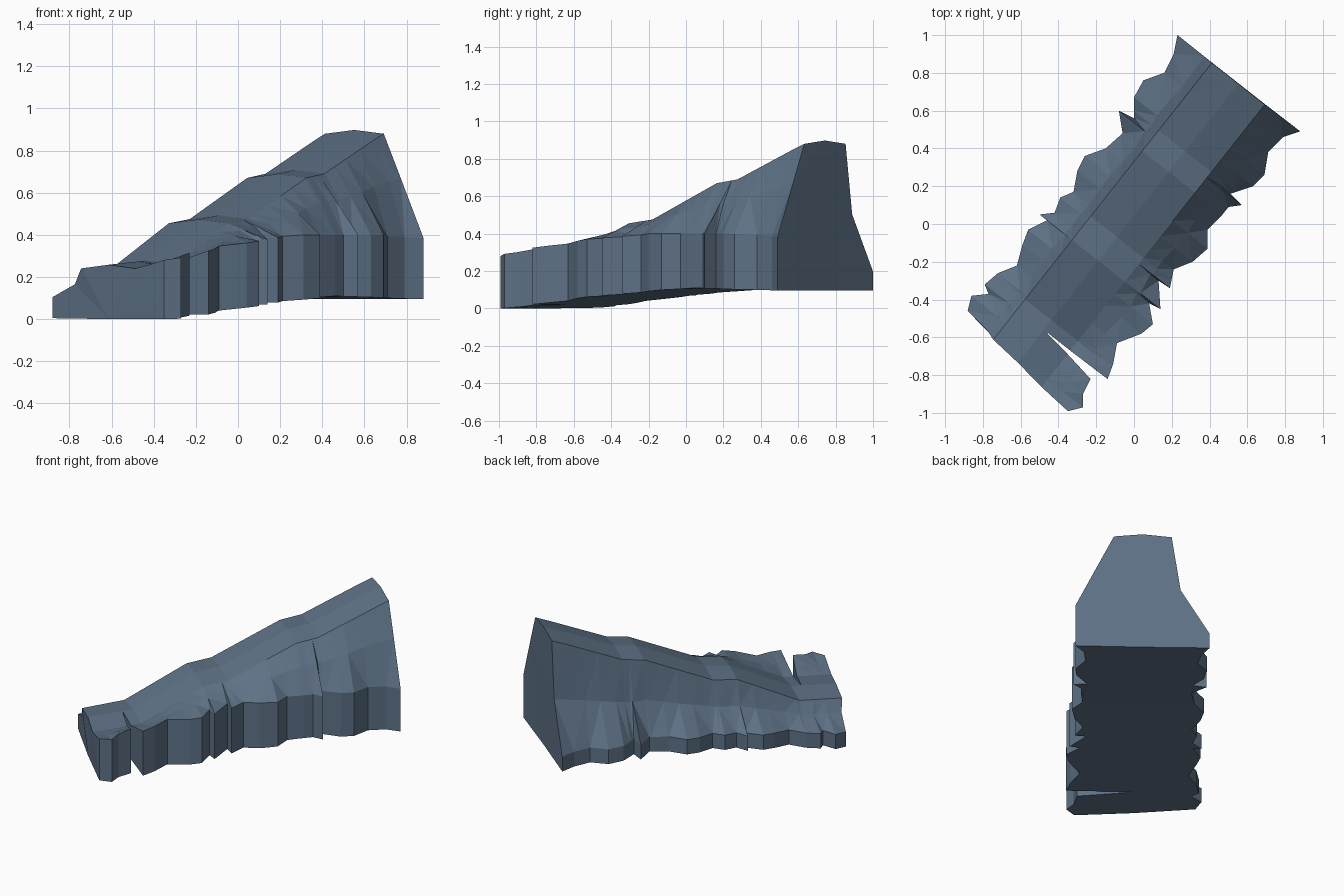
import bpy
import bmesh
from mathutils import Vector

cube = bpy.data.objects.get("Cube")
if cube:
    bpy.data.objects.remove(cube, do_unlink=True)

# The ramp runs diagonally: u is along it (uphill), v is across it.
ALONG = Vector((0.62, 0.785, 0))
ACROSS = Vector((0.785, -0.62, 0))

# Height profiles along u
RIDGE = [(-0.95, 0.24), (-0.67, 0.26), (-0.27, 0.455), (-0.11, 0.475),
         (0.33, 0.67), (0.47, 0.69), (0.92, 0.88)]
BASE = [(-0.95, 0), (-0.6, 0.035), (-0.38, 0.06), (0, 0.09), (0.3, 0.11), (0.93, 0.095)]
RIGHT_WALL = [(-1, 0.28), (-0.73, 0.325), (-0.36, 0.37), (0.03, 0.4), (0.6, 0.4), (0.93, 0.385)]

# Jagged outlines in hundredths, front to back
BODY_LEFT = [(-79, -32), (-72, -26), (-62, -22), (-59, -11), (-56, -3), (-46, 2), (-50, 5),
             (-42, 6), (-39, 14), (-32, 17), (-30, 28), (-26, 36), (-15, 40), (-6, 48),
             (-8, 60), (0, 56), (0, 67), (5, 76), (16, 80), (21, 90), (23, 100)]
BODY_RIGHT = [(-14, -82), (-11, -74), (-9, -63), (4, -58), (10, -53), (8, -42), (14, -45),
              (13, -30), (19, -34), (21, -24), (31, -20), (39, -13), (39, -3), (46, 4),
              (50, 9), (57, 10), (51, 16), (63, 20), (69, 26), (71, 38), (79, 46), (88, 49)]
SLAB_LEFT = [(-88, -46), (-86, -38), (-77, -37), (-79, -32)]
SLAB_RIGHT = [(-35, -99), (-27, -97), (-27, -90), (-23, -82)]

LEFT_CREST, MID_CREST, RIGHT_CREST = -0.205, -0.027, 0.151
CROWN = 0.018


def lookup(table, x):
    """Linear interpolation in a height profile."""
    if x <= table[0][0]:
        return table[0][1]
    for (x0, y0), (x1, y1) in zip(table, table[1:]):
        if x <= x1:
            return y0 + (y1 - y0) * (x - x0) / (x1 - x0)
    return table[-1][1]


def left_wall(u):
    return lookup(BASE, u) + 0.1


def right_wall(u):
    return lookup(RIGHT_WALL, u)


def vert(bm, u, v, z):
    return bm.verts.new(ALONG * u + ACROSS * v + Vector((0, 0, z)))


def outline_uv(points, breaks):
    """Convert an outline to (u, v) and add a point at each ridge break."""
    uv = []
    for x, y in points:
        p = Vector((x, y, 0)) / 100
        uv.append((p.dot(ALONG), p.dot(ACROSS)))
    for k in breaks:
        for i, ((u0, v0), (u1, v1)) in enumerate(zip(uv, uv[1:])):
            if u0 < k <= u1:
                uv.insert(i + 1, (k, v0 + (v1 - v0) * (k - u0) / (u1 - u0)))
                break
    return uv


def side(bm, points, breaks, crest, ends, wall, spread, rise):
    """Build a rocky flank and its wall; return the sections and crest u values."""
    uv = outline_uv(points, breaks)
    start, end = ends
    crest_u = sorted(min(max(u, start), end) for u, v in uv)
    crest_u[0], crest_u[-1] = start, end
    typical = 0.4 if crest > 0 else -0.43
    rows = []
    for (u, v), cu in zip(uv, crest_u):
        top, low = lookup(RIDGE, cu), wall(u)
        soft = typical + (v - typical) * 0.5
        rows.append([vert(bm, cu, crest, top),
                     vert(bm, (u + cu) / 2, crest + (soft - crest) * spread,
                          low + (top - low) * rise),
                     vert(bm, u, v, low),
                     vert(bm, u, v, lookup(BASE, u))])
    for a, b in zip(rows, rows[1:]):
        for i in range(3):
            bm.faces.new((a[i], a[i + 1], b[i + 1], b[i]))
    return rows, crest_u


def deck_strip(bm, rows, crest_u, stations, mids):
    """Fill between a crest line and the centre line, one face per slope."""
    for i, (lo, hi) in enumerate(zip(stations, stations[1:])):
        edge = [r[0] for r, u in zip(rows, crest_u) if lo - 1e-6 <= u <= hi + 1e-6]
        bm.faces.new(edge + [mids[i + 1], mids[i]])


def block(bm, left, right, breaks, ends):
    """Build flanks, deck and underside; return end sections for the caps."""
    lrows, lu = side(bm, left, breaks, LEFT_CREST, ends[0], left_wall, 0.24, 0.45)
    rrows, ru = side(bm, right, breaks, RIGHT_CREST, ends[2], right_wall, 0.42, 0.57)
    stations = [[a] + breaks + [b] for a, b in ends]
    mids = [vert(bm, u, MID_CREST, lookup(RIDGE, u) + CROWN) for u in stations[1]]
    deck_strip(bm, lrows, lu, stations[0], mids)
    deck_strip(bm, rrows, ru, stations[2], mids)
    front, back = [vert(bm, u, MID_CREST, lookup(BASE, u)) for u in ends[1]]
    bm.faces.new([front] + [r[3] for r in lrows] + [back] + [r[3] for r in reversed(rrows)])
    return [(lrows[i], mids[i], rrows[i], foot) for i, foot in ((0, front), (-1, back))]


def cap(bm, section, full):
    """Close an end, either fully or only right of the centre line."""
    left, mid, right, foot = section
    bm.faces.new([mid] + right + [foot] + (left[::-1] if full else []))


# Main ramp and the split front slab, joined along the left half of the split
bm = bmesh.new()
SPLIT = -0.735
body_front, body_back = block(bm, BODY_LEFT, BODY_RIGHT, [u for u, z in RIDGE[1:-1]],
                              [(SPLIT, 0.925)] * 3)
slab_front, slab_back = block(bm, SLAB_LEFT, SLAB_RIGHT, [],
                              [(-0.942, SPLIT), (-0.957, SPLIT), (-0.98, -0.758)])
cap(bm, body_back, True)
cap(bm, body_front, False)
cap(bm, slab_front, True)
cap(bm, slab_back, False)

# Clean up into flat facets
bmesh.ops.remove_doubles(bm, verts=bm.verts, dist=0.001)
bmesh.ops.triangulate(bm, faces=bm.faces)
bmesh.ops.recalc_face_normals(bm, faces=bm.faces)
mesh = bpy.data.meshes.new("rock_ramp")
bm.to_mesh(mesh)
bm.free()

# Blue-grey stone
stone = bpy.data.materials.new("blue_grey_stone")
stone.use_nodes = True
colour = (0.11, 0.165, 0.235, 1)
stone.diffuse_color = colour
stone.node_tree.nodes["Principled BSDF"].inputs["Base Color"].default_value = colour
mesh.materials.append(stone)
bpy.context.collection.objects.link(bpy.data.objects.new("rock_ramp", mesh))
